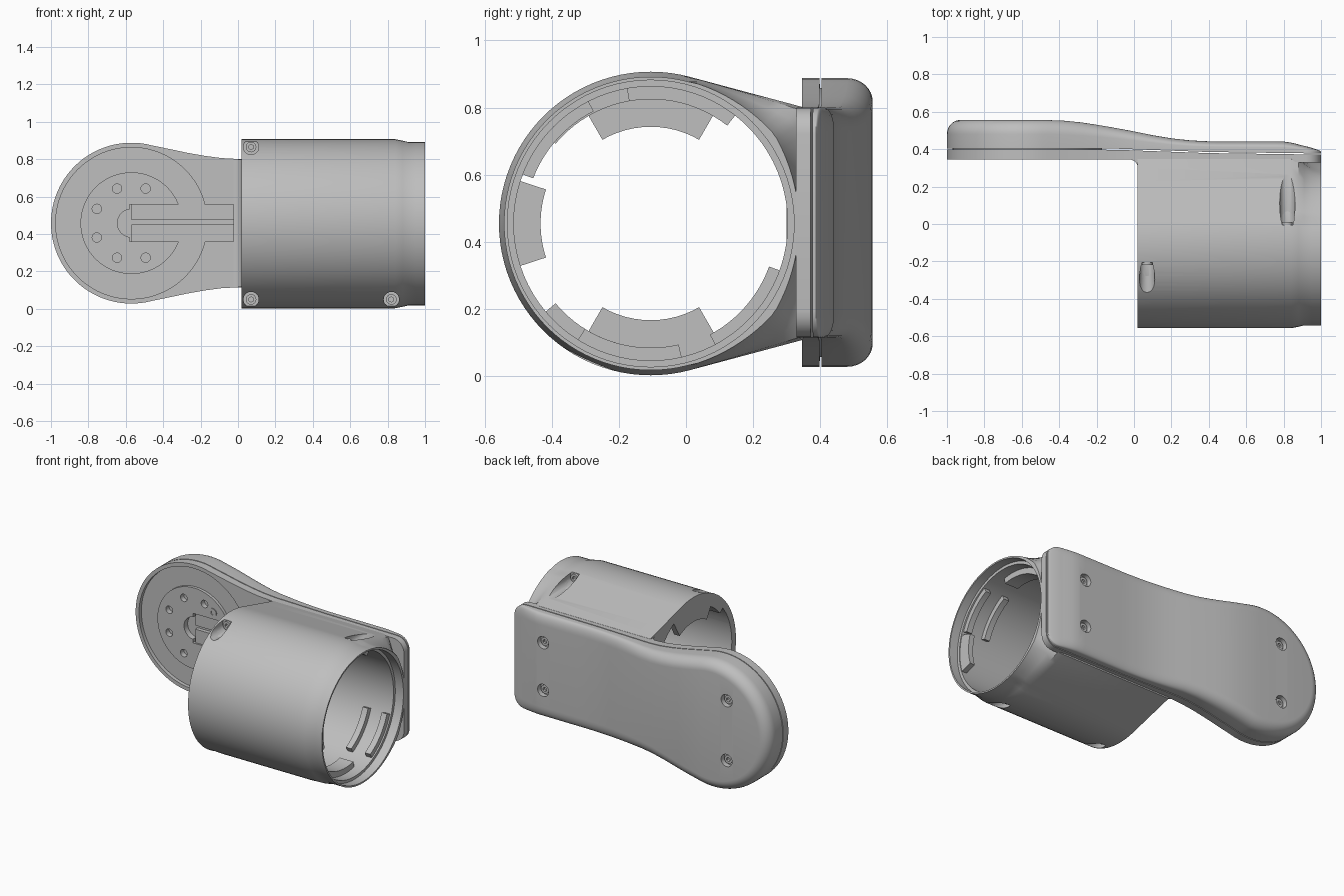
import bpy, bmesh
from math import sin, cos, pi, radians, atan2
from mathutils import Vector, Matrix

cube = bpy.data.objects.get("Cube")
if cube:
    bpy.data.objects.remove(cube)

grey = bpy.data.materials.new("light grey")
grey.use_nodes = True
grey.diffuse_color = (0.52, 0.52, 0.52, 1)
grey.node_tree.nodes["Principled BSDF"].inputs["Base Color"].default_value = grey.diffuse_color

CY, CZ = -0.105, 0.455     # tube axis
HUB = Vector((-0.57, 0, 0.458))
parts = []


def finish(name, bm, keep=True):
    bmesh.ops.recalc_face_normals(bm, faces=bm.faces)
    mesh = bpy.data.meshes.new(name)
    bm.to_mesh(mesh)
    bm.free()
    mesh.materials.append(grey)
    obj = bpy.data.objects.new(name, mesh)
    bpy.context.collection.objects.link(obj)
    if keep:
        parts.append(obj)
    return obj


def loft(name, rings, strip_caps=False, keep=True):
    """Skin a list of rings; caps are flat, or strips across mirrored points."""
    bm = bmesh.new()
    vs = [[bm.verts.new(p) for p in ring] for ring in rings]
    n = len(vs[0])
    for a, b in zip(vs, vs[1:]):
        for i in range(n):
            j = (i + 1) % n
            bm.faces.new((a[i], a[j], b[j], b[i]))
    for cap in (vs[0], vs[-1]):
        if strip_caps:
            for i in range(n // 2 - 1):
                bm.faces.new((cap[i], cap[i + 1], cap[n - 2 - i], cap[n - 1 - i]))
        else:
            bm.faces.new(cap)
    return finish(name, bm, keep)


def cyl(name, start, end, r, n=32, keep=True):
    start, end = Vector(start), Vector(end)
    d = end - start
    bm = bmesh.new()
    m = Matrix.Translation((start + end) / 2) @ d.to_track_quat('Z', 'Y').to_matrix().to_4x4()
    bmesh.ops.create_cone(bm, cap_ends=True, segments=n, radius1=r, radius2=r,
                          depth=d.length, matrix=m)
    return finish(name, bm, keep)


def box(name, x, y, z, keep=True):
    return loft(name, [[(a, y[0], z[0]), (a, y[1], z[0]), (a, y[1], z[1]), (a, y[0], z[1])]
                       for a in x], keep=keep)


def cut(obj, cutters):
    for c in cutters:
        mod = obj.modifiers.new("cut", 'BOOLEAN')
        mod.operation, mod.solver, mod.object = 'DIFFERENCE', 'EXACT', c
    bpy.context.view_layer.update()
    dg = bpy.context.evaluated_depsgraph_get()
    mesh = bpy.data.meshes.new_from_object(obj.evaluated_get(dg))
    obj.modifiers.clear()
    obj.data = mesh


def drop(objs):
    for o in objs:
        bpy.data.objects.remove(o)


def lerp_table(table, x):
    for (x0, y0), (x1, y1) in zip(table, table[1:]):
        if x <= x1:
            return y0 + (y1 - y0) * max(0, (x - x0) / (x1 - x0))
    return table[-1][1]


def sector(name, x0, x1, r0, r1, a0, a1):
    angles = [radians(a0 + (a1 - a0) * i / 12) for i in range(13)]
    path = [(r1, a) for a in angles] + [(r0, a) for a in reversed(angles)]
    return loft(name, [[(x, CY + r * cos(a), CZ + r * sin(a)) for r, a in path]
                       for x in (x0, x1)])


# Paddle outline: round head, flowing neck, straight shank with rounded corners
half = [(HUB.x + 0.43 * cos(a), 0.43 * sin(a))
        for a in (radians(178 - 103 * i / 24) for i in range(25))]
half += [(-0.36, 0.395), (-0.27, 0.376), (-0.18, 0.36), (-0.09, 0.348)]
half += [(0.05 * i, 0.343) for i in range(19)]
half += [(0.92 + 0.08 * sin(a), 0.263 + 0.08 * cos(a))
         for a in (radians(15 * i) for i in range(7))]
outline = half + [(x, -z) for x, z in reversed(half)]


def paddle(name, front, back, radius):
    n = len(outline)
    pts = [Vector(p) for p in outline]
    normals = []
    for i in range(n):
        t = pts[(i + 1) % n] - pts[i - 1]
        normals.append(Vector((-t.y, t.x)).normalized())
    levels = [(0, 0), (0, 0.5)]
    levels += [(1 - cos(a), 0.5 + 0.5 * sin(a)) for a in (pi / 16 * k for k in range(1, 9))]
    if not radius:
        levels = [(0, 0), (0, 1)]
    rings = []
    for inset, f in levels:
        ring = []
        for p, nrm in zip(pts, normals):
            q = p - nrm * inset * radius
            y0, y1 = lerp_table(front, p.x), lerp_table(back, q.x)
            ring.append((q.x, y0 + (y1 - y0) * f, HUB.z + q.y))
        rings.append(ring)
    return loft(name, rings, strip_caps=True)


seam = [(-1, 0.405), (-0.1, 0.403), (0.4, 0.385), (1, 0.377)]
crest = [(-1, 0.556), (-0.42, 0.556), (-0.3, 0.546), (-0.15, 0.523), (0, 0.495), (0.1, 0.475),
         (0.2, 0.458), (0.3, 0.447), (0.42, 0.441), (0.82, 0.441), (0.9, 0.42), (1, 0.396)]
cover = paddle("back_cover", seam, crest, 0.07)
base = paddle("base_plate", [(-1, 0.345), (0, 0.345), (1, 0.328)],
              [(x, y - 0.006) for x, y in seam], 0)
core = cyl("cover_core", (-0.57, 0.39, HUB.z), (-0.57, 0.42, HUB.z), 0.4, 64)

# Tube housing blended into the shank, with a scooped narrow end
def reach(t, r, blend):
    t = abs(atan2(sin(t), cos(t)))
    tangent = radians(75)
    hull = r
    if t < tangent:
        hull = min(0.452 / cos(t - tangent), 0.47 / max(cos(t), 0.1))
    return r + (hull - r) * blend


stations = [(0.02, 0.452, 1), (0.84, 0.452, 1), (0.88, 0.444, 0.9),
            (0.91, 0.437, 0.6), (0.95, 0.437, 0.3), (1.0, 0.437, 0.12)]
tube = loft("tube_housing", [[(x, CY + reach(t, r, b) * cos(t), CZ + reach(t, r, b) * sin(t))
                              for t in (2 * pi * i / 96 for i in range(96))]
                             for x, r, b in stations])
bores = [cyl("bore", (-0.1, CY, CZ), (1.1, CY, CZ), 0.408, 80, False),
         cyl("lip_bore", (0.94, CY, CZ), (1.1, CY, CZ), 0.427, 80, False)]
cut(tube, bores)
drop(bores)

# Inner ribs and end tabs
ribs = [sector("screw_boss", 0.77, 0.87, 0.37, 0.42, 52, 100),
        sector("screw_boss", 0.77, 0.87, 0.37, 0.42, 238, 283),
        sector("screw_boss", 0.02, 0.13, 0.37, 0.42, 92, 140),
        sector("screw_boss", 0.02, 0.13, 0.37, 0.42, 220, 268)]
for a in (117, 298):
    for x in (0.75, 0.89):
        sector("locking_rib", x, x + 0.04, 0.375, 0.418, a, a + 42)
for a in (90, 270):
    ribs.append(sector("end_tab", 0.02, 0.06, 0.288, 0.42, a - 30, a + 30))
sector("side_tab", 0.9, 0.935, 0.328, 0.418, 162, 198)


def screw(start, end):
    """Screw head with a hex socket; start is the seat, end the visible top."""
    start, end = Vector(start), Vector(end)
    head = cyl("screw_head", start, end, 0.028, 24)
    socket = cyl("socket", start.lerp(end, 0.4), end + (end - start), 0.014, 6, False)
    cut(head, [socket])
    drop([socket])


# Counterbored screws through the tube wall
wells = []
for x, dz, side in ((0.07, 0.41, -1), (0.07, -0.405, -1), (0.82, -0.405, -1), (0.82, 0.41, 1)):
    seat = CY + side * 0.1
    wells.append(cyl("well", (x, seat, CZ + dz), (x, CY + side * 0.42, CZ + dz), 0.041, 32, False))
    screw((x, seat - side * 0.01, CZ + dz), (x, seat + side * 0.015, CZ + dz))
for obj in [tube] + ribs:
    cut(obj, wells)
drop(wells)

# Counterbored screws in the cover
wells = []
for x, dz in ((0.75, 0.16), (-0.69, 0.2)):
    for z in (HUB.z - dz, HUB.z + dz):
        top = lerp_table(crest, x)
        wells.append(cyl("well", (x, top - 0.035, z), (x, top + 0.1, z), 0.041, 32, False))
        screw((x, top - 0.045, z), (x, top - 0.018, z))
cut(cover, wells)
drop(wells)

# Recessed face, hub disc, cable channel and bolt circle
hub = cyl("hub_disc", (HUB.x, 0.35, HUB.z), (HUB.x, 0.39, HUB.z), 0.272, 64)
recess = cyl("recess", (HUB.x, 0.3, HUB.z), (HUB.x, 0.37, HUB.z), 0.405, 80, False)
holes = [box("channel", (-0.58, 0.019), (0.3, 0.388), (0.36, 0.558), False),
         cyl("centre_hole", (HUB.x, 0.3, HUB.z), (HUB.x, 0.388, HUB.z), 0.075, 32, False)]
for k in range(1, 7):
    a = radians(22.5 + 45 * k)
    p = HUB + Vector((0.2 * cos(a), 0, 0.2 * sin(a)))
    holes.append(cyl("hole", (p.x, 0.3, p.z), (p.x, 0.385, p.z), 0.025, 20, False))
cut(base, [recess] + holes)
cut(hub, holes)
drop([recess] + holes)
for z in ((0.36, 0.45), (0.475, 0.558)):
    box("cable_rail", (-0.57, 0.02), (0.362, 0.392), z)
for z in (0.313, 0.603):
    screw((-0.43, 0.36, z), (-0.43, 0.344, z))

# Small fillet where the arm meets the tube end
curve = [(0.03, 0.35), (0.03, 0.3)]
curve += [(-0.025 + 0.045 * cos(a), 0.3 + 0.045 * sin(a)) for a in (pi / 12 * i for i in range(7))]
loft("corner_fillet", [[(x, y, z) for x, y in curve] for z in (0.117, 0.799)])

# Smooth shading with crisp edges
bpy.ops.object.select_all(action='DESELECT')
for o in parts:
    o.select_set(True)
bpy.context.view_layer.objects.active = tube
bpy.ops.object.shade_smooth_by_angle(angle=radians(30))
